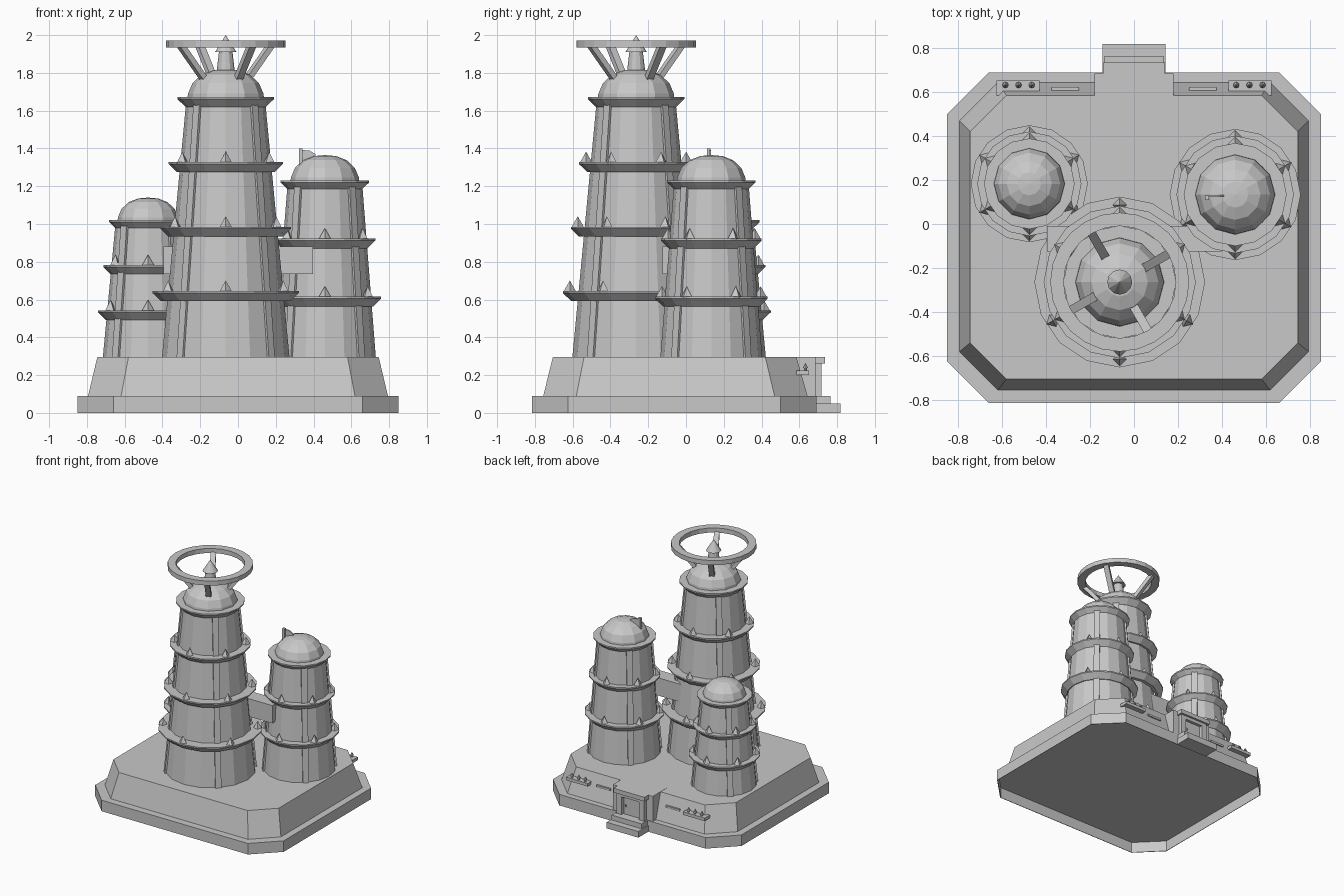
import bpy, bmesh
from math import cos, sin, pi, radians
from mathutils import Vector, Matrix

cube = bpy.data.objects.get("Cube")
if cube:
    bpy.data.objects.remove(cube, do_unlink=True)

stone = bpy.data.materials.new("grey stone")
stone.use_nodes = True
stone.diffuse_color = (0.58, 0.58, 0.58, 1)
stone.node_tree.nodes["Principled BSDF"].inputs["Base Color"].default_value = (0.58, 0.58, 0.58, 1)


def finish(name, bm):
    bmesh.ops.recalc_face_normals(bm, faces=bm.faces)
    mesh = bpy.data.meshes.new(name)
    bm.to_mesh(mesh)
    bm.free()
    mesh.materials.append(stone)
    obj = bpy.data.objects.new(name, mesh)
    bpy.context.collection.objects.link(obj)
    return obj


def box(name, x, y, z):
    bm = bmesh.new()
    size = [b - a for a, b in (x, y, z)]
    mid = [(a + b) / 2 for a, b in (x, y, z)]
    bmesh.ops.create_cube(bm, size=1, matrix=Matrix.Translation(mid) @ Matrix.Diagonal((*size, 1)))
    return finish(name, bm)


def loft(bm, loops, cap=True):
    """Skin a list of equal-length point loops."""
    rows = [[bm.verts.new(p) for p in loop] for loop in loops]
    n = len(rows[0])
    for a, b in zip(rows, rows[1:]):
        for i in range(n):
            j = (i + 1) % n
            bm.faces.new((a[i], a[j], b[j], b[i]))
    if cap:
        bm.faces.new(rows[0])
        bm.faces.new(rows[-1])


def turned(name, centre, profile, sides=12, closed=False):
    """Sweep a radius/height profile around a vertical axis."""
    cx, cy = centre
    bm = bmesh.new()
    pts = profile + profile[:1] if closed else profile
    loft(bm, [[(cx + r * cos(2 * pi * i / sides), cy + r * sin(2 * pi * i / sides), z)
               for i in range(sides)] for r, z in pts], not closed)
    bmesh.ops.remove_doubles(bm, verts=bm.verts, dist=1e-5)
    return finish(name, bm)


def octagon(x, y0, y1, cut, z):
    return [(x - cut, y0, z), (x, y0 + cut, z), (x, y1 - cut, z), (x - cut, y1, z),
            (cut - x, y1, z), (-x, y1 - cut, z), (-x, y0 + cut, z), (cut - x, y0, z)]


def directions(first, count):
    """Outward and sideways unit vectors, evenly spaced around a circle."""
    for k in range(count):
        a = radians(first) + 2 * pi * k / count
        yield Vector((cos(a), sin(a), 0)), Vector((-sin(a), cos(a), 0))


def beam(bm, start, end, width, depth, side):
    """Square bar from start to end, its width running along side."""
    s = side * width / 2
    d = (end - start).cross(side).normalized() * depth / 2
    loft(bm, [[p - s - d, p + s - d, p + s + d, p - s + d] for p in (start, end)])


# Foundation: thin-walled slab, hollow underneath, and a solid sloped plinth
slab = (0.85, -0.815, 0.69, 0.19)
rim = (0.846, -0.811, 0.686, 0.189)
bm = bmesh.new()
loft(bm, [octagon(*rim, 0.088), octagon(*rim, 0), octagon(*slab, 0), octagon(*slab, 0.09)])
finish("foundation_slab", bm)
bm = bmesh.new()
loft(bm, [octagon(0.795, -0.757, 0.645, 0.175, 0.085), octagon(0.745, -0.705, 0.585, 0.165, 0.295)])
finish("sloped_plinth", bm)


# Towers: tapered body, four ribs, flared galleries, spikes and faceted dome
def tower(name, centre, r0, r1, rings, dome_r, dome_top):
    base, top = 0.29, rings[-1][1]
    c = Vector((*centre, 0))

    def wall(z):
        return r0 + (r1 - r0) * (z - base) / (top - base)

    turned(name + "_body", centre, [(r0, base), (r1, top - 0.01)], 16)
    ribs, spikes = bmesh.new(), bmesh.new()
    for out, side in directions(45, 4):
        ends = [c + out * (wall(z) - 0.007) + Vector((0, 0, z)) for z in (base, top - 0.03)]
        beam(ribs, ends[0], ends[1], 0.045, 0.03, side)
    for out, side in directions(30, 6):
        for r, z in rings[:-1]:
            pos = c + out * (r - 0.037) + Vector((0, 0, z + 0.025))
            turn = Matrix((out, side, (0, 0, 1))).transposed().to_4x4()
            bmesh.ops.create_cone(spikes, segments=4, radius1=0.035, radius2=0, depth=0.062,
                                  cap_ends=True, matrix=Matrix.Translation(pos) @ turn)
    finish(name + "_ribs", ribs)
    finish(name + "_spikes", spikes)
    for i, (r, z) in enumerate(rings):
        inner = wall(z) - 0.02
        turned(f"{name}_gallery_{i + 1}", centre,
               [(inner, z - 0.052), (r - 0.043, z - 0.052), (r, z - 0.01), (r, z),
                (inner, z)], 16, closed=True)
    h = dome_top - top
    turned(name + "_dome", centre,
           [(dome_r * 1.02, top - 0.02), (dome_r, top + 0.12 * h), (dome_r * 0.88, top + 0.5 * h),
            (dome_r * 0.64, top + 0.8 * h), (dome_r * 0.33, top + 0.96 * h), (0, dome_top)])


main = (-0.065, -0.264)
tower("main_tower", main, 0.338, 0.208,
      [(0.388, 0.645), (0.346, 0.985), (0.302, 1.327), (0.256, 1.672)], 0.2, 1.82)
tower("left_tower", (0.46, 0.134), 0.27, 0.197,
      [(0.298, 0.615), (0.267, 0.922), (0.234, 1.23)], 0.18, 1.365)
tower("right_tower", (-0.476, 0.183), 0.24, 0.172,
      [(0.266, 0.543), (0.237, 0.782), (0.206, 1.02)], 0.16, 1.14)

# Spire and crown wheel on the main tower
turned("spire", main, [(0.05, 1.79), (0.036, 1.91), (0.057, 1.91), (0, 2.0)])
turned("crown_wheel", main, [(0.255, 1.935), (0.316, 1.935), (0.316, 1.972), (0.255, 1.972)],
       24, closed=True)
bm = bmesh.new()
c = Vector((*main, 0))
for out, side in directions(30, 4):
    beam(bm, c + out * 0.13 + Vector((0, 0, 1.765)), c + out * 0.275 + Vector((0, 0, 1.945)),
         0.04, 0.03, side)
finish("wheel_struts", bm)

# Bridge between the towers
box("bridge", (-0.395, 0.397), (-0.125, -0.01), (0.735, 0.88))

# Post and fin on the left dome
box("dome_post", (0.322, 0.342), (0.11, 0.13), (1.28, 1.4))
bm = bmesh.new()
loft(bm, [[(0.34, y, 1.3), (0.41, y, 1.34), (0.41, y, 1.37), (0.38, y, 1.388), (0.34, y, 1.392)]
          for y in (0.125, 0.133)])
finish("dome_fin", bm)

# Rear entrance
box("porch_block", (-0.18, 0.18), (0.5, 0.685), (0.09, 0.296))
box("porch_lintel", (-0.14, 0.14), (0.68, 0.735), (0.262, 0.296))
box("door", (-0.075, 0.075), (0.68, 0.694), (0.09, 0.24))
box("door_header", (-0.125, 0.125), (0.68, 0.718), (0.235, 0.264))
turned("door_knob", (0.055, 0.698), [(0.007, 0.155), (0.007, 0.17)], 8)
box("lower_step", (-0.143, 0.143), (0.688, 0.818), (0, 0.05))
box("upper_step", (-0.135, 0.135), (0.688, 0.765), (0, 0.09))

for s, label in ((1, "left"), (-1, "right")):
    def span(a, b):
        return tuple(sorted((s * a, s * b)))

    box(label + "_door_jamb", span(0.08, 0.125), (0.68, 0.718), (0.09, 0.24))
    # Ledge and equipment shelf on the rear slope
    box(label + "_ledge", span(0.25, 0.375), (0.59, 0.622), (0.2, 0.216))
    box(label + "_shelf", span(0.43, 0.625), (0.585, 0.652), (0.2, 0.225))
    for i in range(3):
        x = s * (0.465 + 0.06 * i)
        turned(f"{label}_shelf_post_{i + 1}", (x, 0.632),
               [(0.008, 0.22), (0.008, 0.238), (0.014, 0.238), (0, 0.265)], 8)
